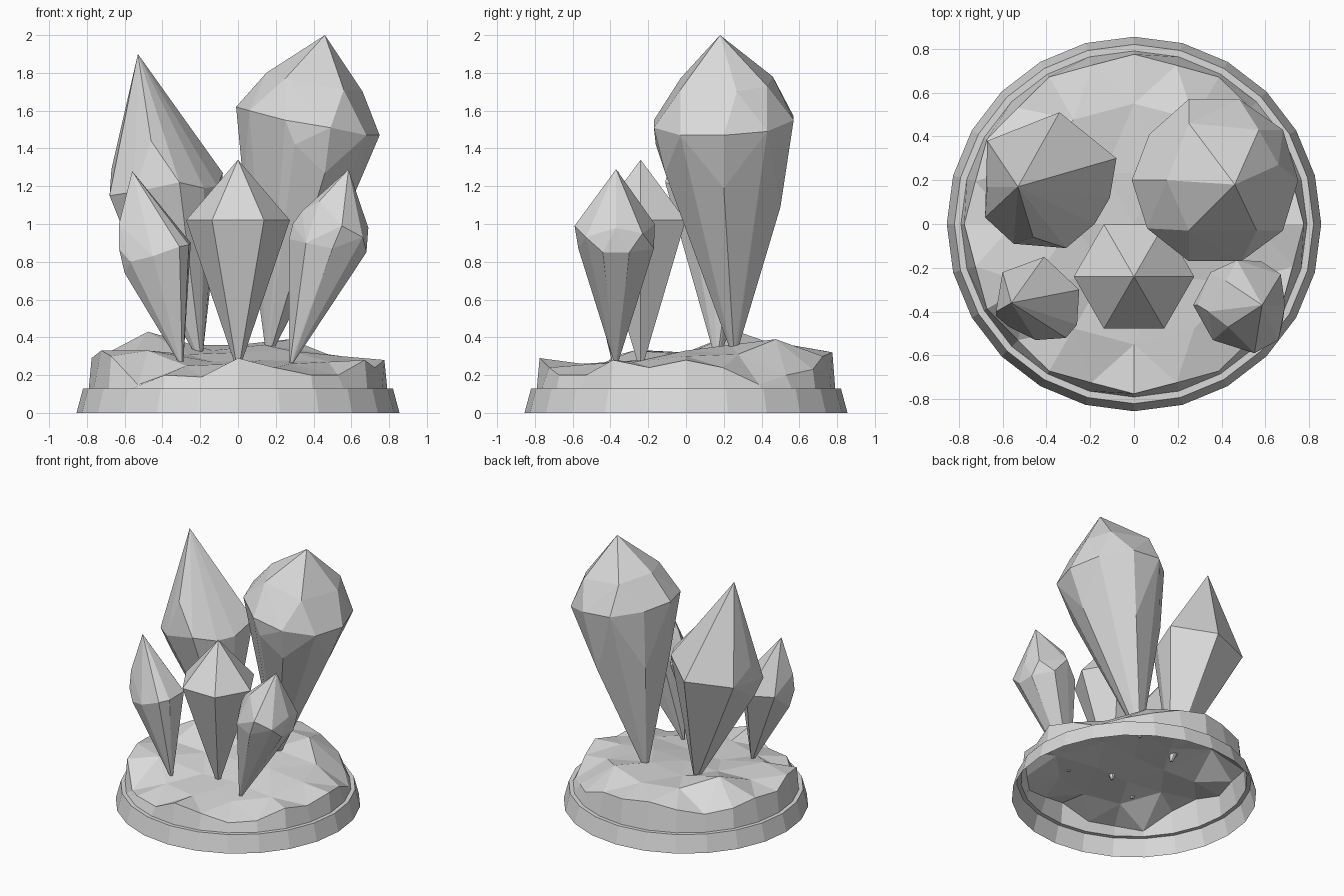
import bpy, bmesh
from math import cos, sin, radians

cube = bpy.data.objects.get("Cube")
if cube:
    bpy.data.objects.remove(cube, do_unlink=True)

stone = bpy.data.materials.new("light_grey_stone")
stone.use_nodes = True
GREY = (0.7, 0.7, 0.7, 1)
stone.diffuse_color = GREY
stone.node_tree.nodes["Principled BSDF"].inputs["Base Color"].default_value = GREY


def finish(bm, name):
    bmesh.ops.recalc_face_normals(bm, faces=bm.faces[:])
    mesh = bpy.data.meshes.new(name)
    bm.to_mesh(mesh)
    bm.free()
    mesh.materials.append(stone)
    obj = bpy.data.objects.new(name, mesh)
    bpy.context.collection.objects.link(obj)
    return obj


def crystal(name, root, tip, corners):
    """Faceted crystal: hull of a narrow root, the cut corners and the tip."""
    bm = bmesh.new()
    x, y, z = root
    foot = [(x + 0.01 * cos(radians(a)), y + 0.01 * sin(radians(a)), z - 0.04)
            for a in range(0, 360, 60)]
    for co in foot + [tip] + corners:
        bm.verts.new(co)
    hull = bmesh.ops.convex_hull(bm, input=bm.verts[:])
    loose = {v for v in hull["geom_interior"] + hull["geom_unused"]
             if isinstance(v, bmesh.types.BMVert)}
    bmesh.ops.delete(bm, geom=list(loose), context="VERTS")
    bmesh.ops.dissolve_limit(bm, angle_limit=radians(1),
                             verts=bm.verts[:], edges=bm.edges[:])
    return finish(bm, name)


def ring(bm, radius, heights):
    n = len(heights)
    verts = []
    for i, h in enumerate(heights):
        a = radians(360 * i / n)
        r = radius(i) if callable(radius) else radius
        verts.append(bm.verts.new((r * cos(a), r * sin(a), h)))
    return verts


def bridge(bm, low, high):
    n = len(low)
    for i in range(n):
        j = (i + 1) % n
        bm.faces.new((low[i], low[j], high[j], high[i]))


def bridge_half(bm, outer, inner):
    """Join a ring to one with half as many points by triangles."""
    n = len(inner)
    for i, g in enumerate(inner):
        h = inner[(i + 1) % n]
        a, b, c = (outer[(2 * i + s) % len(outer)] for s in range(3))
        for face in ((g, a, b), (g, b, h), (h, b, c)):
            bm.faces.new(face)


# Rocky base: stepped plinth, uneven rim and faceted ground, open underneath
SIDES = 24
rim_heights = [.28, .24, .15, .20, .23, .30, .32, .33, .30, .25, .28, .30,
               .29, .33, .30, .15, .20, .19, .29, .24, .20, .20, .28, .24]
outer_heights = [.30, .31, .39, .36, .36, .43, .32, .33, .25, .26, .26, .27]
inner_heights = [.33, .36, .33, .31, .27, .28]
bm = bmesh.new()
rings = [ring(bm, r, [z] * SIDES)
         for r, z in ((.855, 0), (.82, .13), (.79, .13))]
rings.append(ring(bm, lambda i: .775 if i % 2 == 0 else .75, rim_heights))
for low, high in zip(rings, rings[1:]):
    bridge(bm, low, high)
outer = ring(bm, .55, outer_heights)
inner = ring(bm, .27, inner_heights)
bridge_half(bm, rings[-1], outer)
bridge_half(bm, outer, inner)
middle = bm.verts.new((0, 0, .32))
for i, v in enumerate(inner):
    bm.faces.new((v, inner[(i + 1) % len(inner)], middle))
finish(bm, "rock_base")

# Large back crystal
crystal("large_crystal", (.16, .255, .34), (.46, .18, 2), [
    (-.01, .2, 1.62), (.06, -.02, 1.6), (.25, -.17, 1.55), (.49, -.17, 1.51),
    (.68, -.03, 1.47), (.75, .2, 1.47), (.68, .43, 1.49), (.48, .57, 1.55),
    (.25, .57, 1.57), (.07, .41, 1.6),
    (.25, -.03, 1.77), (.56, -.03, 1.71), (.66, .27, 1.7), (.57, .43, 1.73),
    (.25, .46, 1.78), (.15, .2, 1.8),
    (.4, .5, 1.09), (.63, .2, 1.19), (.3, -.16, 1.42), (.46, -.11, 1.27),
    (.08, .38, 1.15), (.03, .15, 1.2)])

# Tall pointed back crystal
crystal("tall_crystal", (-.2, .165, .32), (-.53, .17, 1.9), [
    (-.67, .38, 1.2), (-.34, .51, 1.21), (-.08, .3, 1.27), (-.11, .12, 1.2),
    (-.18, 0, 1.19), (-.67, .17, 1.29), (-.68, .03, 1.15), (-.55, -.09, 1.17),
    (-.31, -.11, 1.22), (-.46, -.06, 1.44), (-.62, .06, 1)])

# Even six-sided centre crystal
crystal("centre_crystal", (0, -.24, .28), (0, -.24, 1.34),
        [(.275 * cos(radians(a)), -.24 + .275 * sin(radians(a)), 1.02)
         for a in range(0, 360, 60)])

# Small front crystals
crystal("small_pointed_crystal", (-.3, -.38, .3), (-.56, -.36, 1.28), [
    (-.41, -.15, .87), (-.6, -.22, .88), (-.63, -.4, 1), (-.63, -.42, .87),
    (-.57, -.47, .8), (-.45, -.53, .83), (-.31, -.52, .88), (-.26, -.46, .89),
    (-.25, -.3, .9), (-.6, -.4, .74)])
crystal("small_cut_crystal", (.28, -.37, .3), (.585, -.37, 1.29), [
    (.69, -.37, .98), (.68, -.44, .85), (.68, -.3, .85), (.66, -.53, .93),
    (.55, -.59, .99), (.5, -.57, .87), (.36, -.53, .9), (.27, -.37, .92),
    (.35, -.22, .9), (.34, -.4, 1.07), (.47, -.165, 1), (.58, -.17, .87),
    (.67, -.23, .95), (.42, -.26, 1.12), (.43, -.47, 1.12), (.29, -.37, 1)])
